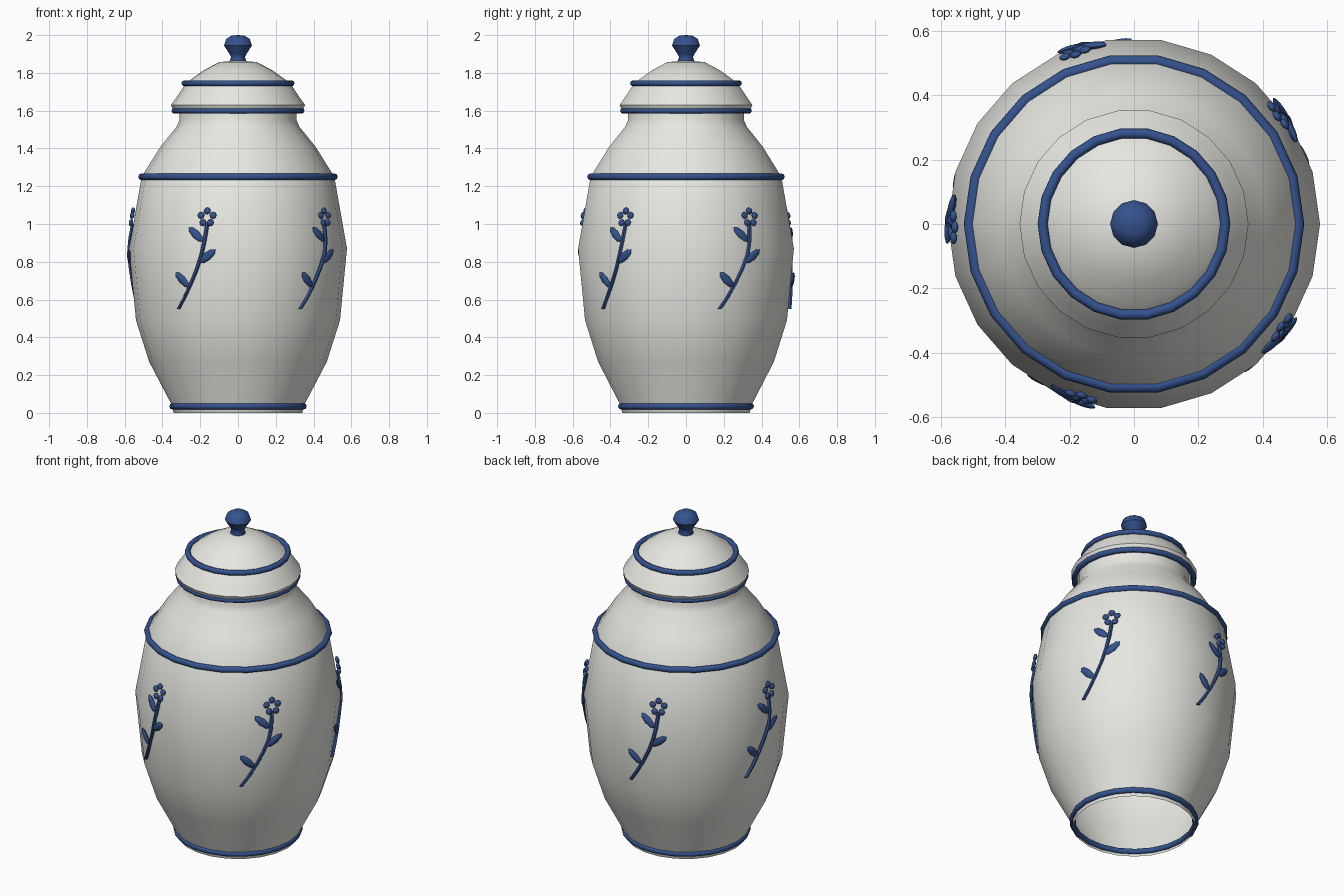
import bpy, bmesh, math
from mathutils import Matrix, Vector

if "Cube" in bpy.data.objects:
    bpy.data.objects.remove(bpy.data.objects["Cube"])

SIDES = 22


def material(name, color):
    m = bpy.data.materials.new(name)
    m.diffuse_color = color
    m.use_nodes = True
    m.node_tree.nodes["Principled BSDF"].inputs["Base Color"].default_value = m.diffuse_color
    return m


IVORY = material("ivory_glaze", (0.80, 0.80, 0.76, 1))
BLUE = material("blue_glaze", (0.035, 0.085, 0.27, 1))


def finish(name, bm, mat, angle=50):
    bmesh.ops.recalc_face_normals(bm, faces=bm.faces)
    me = bpy.data.meshes.new(name)
    bm.to_mesh(me)
    bm.free()
    me.materials.append(mat)
    ob = bpy.data.objects.new(name, me)
    bpy.context.collection.objects.link(ob)
    bpy.ops.object.select_all(action='DESELECT')
    ob.select_set(True)
    bpy.context.view_layer.objects.active = ob
    bpy.ops.object.shade_smooth_by_angle(angle=math.radians(angle))
    return ob


def lathe(name, profile, mat, sides=SIDES, closed=False, angle=50):
    bm = bmesh.new()
    vs = [bm.verts.new((r, 0, z)) for r, z in profile]
    es = [bm.edges.new(p) for p in zip(vs, vs[1:])]
    if closed:
        es.append(bm.edges.new((vs[-1], vs[0])))
    bmesh.ops.spin(bm, geom=vs + es, cent=(0, 0, 0), axis=(0, 0, 1),
                   angle=math.tau, steps=sides)
    bmesh.ops.remove_doubles(bm, verts=bm.verts, dist=0.0005)
    return finish(name, bm, mat, angle)


def band(name, radius, z, thick):
    ring = [(radius + thick * math.cos(k * math.tau / 8),
             z + thick * math.sin(k * math.tau / 8)) for k in range(8)]
    lathe(name, ring, BLUE, closed=True)


# Jar body: open-bottomed shell with a neck that runs up into the lid
BODY = [(0.34, 0), (0.355, 0.05), (0.47, 0.27), (0.54, 0.49), (0.577, 0.87),
        (0.51, 1.25), (0.41, 1.41), (0.325, 1.515), (0.31, 1.55), (0.31, 1.63)]
lathe("jar_body", BODY, IVORY)

# Lid
lathe("lid", [(0.335, 1.585), (0.355, 1.63), (0.33, 1.665), (0.29, 1.725),
              (0.25, 1.765), (0.18, 1.815), (0.10, 1.857), (0, 1.866)], IVORY)

# Knob
lathe("lid_knob", [(0.045, 1.855), (0.037, 1.885), (0.045, 1.90), (0.074, 1.945),
                   (0.062, 1.98), (0.032, 1.998), (0, 2.0)], BLUE, sides=12)

# Painted bands
band("foot_band", 0.347, 0.035, 0.017)
band("shoulder_band", 0.510, 1.25, 0.018)
band("lid_rim_band", 0.336, 1.60, 0.016)
band("lid_top_band", 0.283, 1.745, 0.016)


def body_radius(z):
    for (r0, z0), (r1, z1) in zip(BODY, BODY[1:]):
        if z0 <= z <= z1:
            return r0 + (r1 - r0) * (z - z0) / (z1 - z0)


def frame(base, u, z, lift, tilt):
    """Matrix on the jar wall: x along the tilt, y across, z outward."""
    a = base + u / 0.57
    out = Vector((math.cos(a), math.sin(a), 0))
    side = Vector((-math.sin(a), math.cos(a), 0))
    slope = (body_radius(z + 0.02) - body_radius(z - 0.02)) / 0.04
    up = (Vector((0, 0, 1)) + out * slope).normalized()
    x = side * math.cos(tilt) + up * math.sin(tilt)
    n = side.cross(up)
    y = n.cross(x)
    m = Matrix((x, y, n)).transposed().to_4x4()
    m.translation = out * (body_radius(z) + lift) + Vector((0, 0, z))
    return m


def blob(bm, m, size):
    bmesh.ops.create_uvsphere(bm, u_segments=8, v_segments=6, radius=1,
                              matrix=m @ Matrix.Diagonal((*size, 1)))


STEM = [(-0.180, 0.55), (-0.137, 0.61), (-0.095, 0.68), (-0.055, 0.76),
        (-0.025, 0.84), (-0.010, 0.91), (0, 1.0)]
LEAVES = [(-0.061, 0.945, 138), (0.008, 0.83, 38), (-0.145, 0.705, 135)]


def sprig(index, base):
    # Stem tube
    bm = bmesh.new()
    rings = []
    for u, z in STEM:
        m = frame(base, u, z, 0.003, 0)
        rings.append([bm.verts.new(m @ Vector((0.011 * math.cos(k * math.tau / 6), 0,
                                               0.011 * math.sin(k * math.tau / 6))))
                      for k in range(6)])
    for a, b in zip(rings, rings[1:]):
        for k in range(6):
            bm.faces.new((a[k], a[k - 1], b[k - 1], b[k]))
    bm.faces.new(rings[0])
    bm.faces.new(rings[-1])
    finish(f"stem_{index}", bm, BLUE)
    # Leaves
    bm = bmesh.new()
    for u, z, deg in LEAVES:
        blob(bm, frame(base, u, z, 0.004, math.radians(deg)), (0.056, 0.022, 0.011))
    finish(f"leaves_{index}", bm, BLUE)
    # Five-petal flower
    bm = bmesh.new()
    for k in range(5):
        a = math.pi / 2 + k * math.tau / 5
        m = frame(base, 0, 1.035, 0.014, 0) @ Matrix.Translation(
            (0.035 * math.cos(a), 0.035 * math.sin(a), 0))
        blob(bm, m, (0.019, 0.019, 0.011))
    finish(f"flower_{index}", bm, BLUE)


for i in range(5):
    sprig(i + 1, math.radians(181 + 72 * i))
